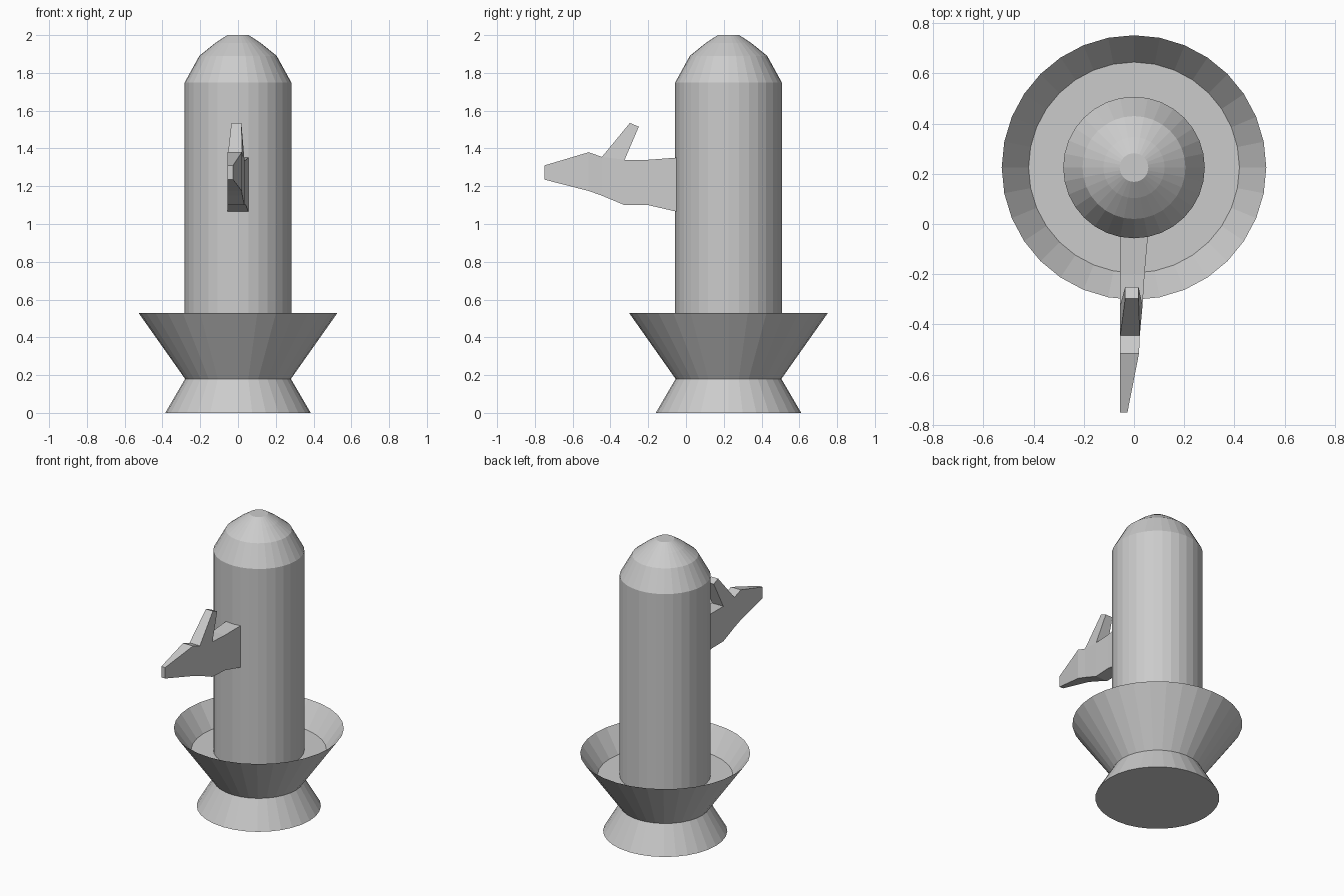
import bpy, bmesh
from math import sin, cos, tau

if "Cube" in bpy.data.objects:
    bpy.data.objects.remove(bpy.data.objects["Cube"])

AXIS_Y = 0.225
SIDES = 32

stone = bpy.data.materials.new("grey_stone")
stone.use_nodes = True
stone.diffuse_color = (0.6, 0.6, 0.6, 1)
stone.node_tree.nodes["Principled BSDF"].inputs["Base Color"].default_value = (0.6, 0.6, 0.6, 1)


def finish(bm, name, recalc=True):
    if recalc:
        bmesh.ops.recalc_face_normals(bm, faces=bm.faces)
    mesh = bpy.data.meshes.new(name)
    bm.to_mesh(mesh)
    bm.free()
    mesh.materials.append(stone)
    obj = bpy.data.objects.new(name, mesh)
    bpy.context.collection.objects.link(obj)
    return obj


def lathe(name, profile, bottom=False, top=False):
    """Turn (radius, height) points around the upright axis."""
    bm = bmesh.new()
    rings = [[bm.verts.new((r * cos(tau * i / SIDES), AXIS_Y + r * sin(tau * i / SIDES), z))
              for i in range(SIDES)] for r, z in profile]
    for low, high in zip(rings, rings[1:]):
        for i in range(SIDES):
            j = (i + 1) % SIDES
            bm.faces.new((low[i], low[j], high[j], high[i]))
    if bottom:
        bm.faces.new(rings[0][::-1])
    if top:
        bm.faces.new(rings[-1])
    return finish(bm, name, recalc=False)


# Flared foot, open thin bowl, its floor, and the domed column
lathe("foot", [(0.385, 0), (0.28, 0.18)], bottom=True)
lathe("bowl", [(0.28, 0.18), (0.527, 0.53)])
lathe("bowl_floor", [(0.42, 0.38)], top=True)
lathe("column", [(0.282, 0.38), (0.282, 1.75), (0.205, 1.89), (0.122, 1.957), (0.057, 2.0)], top=True)

# Spout: sections from the column to the tip as (y, bottom, top, left side x)
LEFT_EDGE = -0.055
sections = [(-0.04, 1.063, 1.352, 0.056), (-0.2, 1.1, 1.34, 0.042), (-0.325, 1.1, 1.34, 0.034),
            (-0.445, 1.15, 1.355, 0.023), (-0.515, 1.175, 1.38, 0.02), (-0.75, 1.235, 1.31, -0.026)]
bm = bmesh.new()
loops = [[bm.verts.new(p) for p in ((LEFT_EDGE, y, lo), (x, y, lo), (x, y, hi), (LEFT_EDGE, y, hi))]
         for y, lo, hi, x in sections]
bm.faces.new(loops[0])
bm.faces.new(loops[-1])


def bridge(a, b, skip=None):
    for i in range(4):
        if i != skip:
            j = (i + 1) % 4
            bm.faces.new((a[i], a[j], b[j], b[i]))


PRONG = 2  # the upright prong grows from the top of this section
for n, (a, b) in enumerate(zip(loops, loops[1:])):
    bridge(a, b, skip=2 if n == PRONG else None)
root = [loops[PRONG][3], loops[PRONG][2], loops[PRONG + 1][2], loops[PRONG + 1][3]]
tip = [bm.verts.new(p) for p in ((-0.035, -0.25, 1.515), (0.018, -0.25, 1.515),
                                 (0.018, -0.297, 1.535), (-0.035, -0.297, 1.535))]
bridge(root, tip)
bm.faces.new(tip)
finish(bm, "spout")
